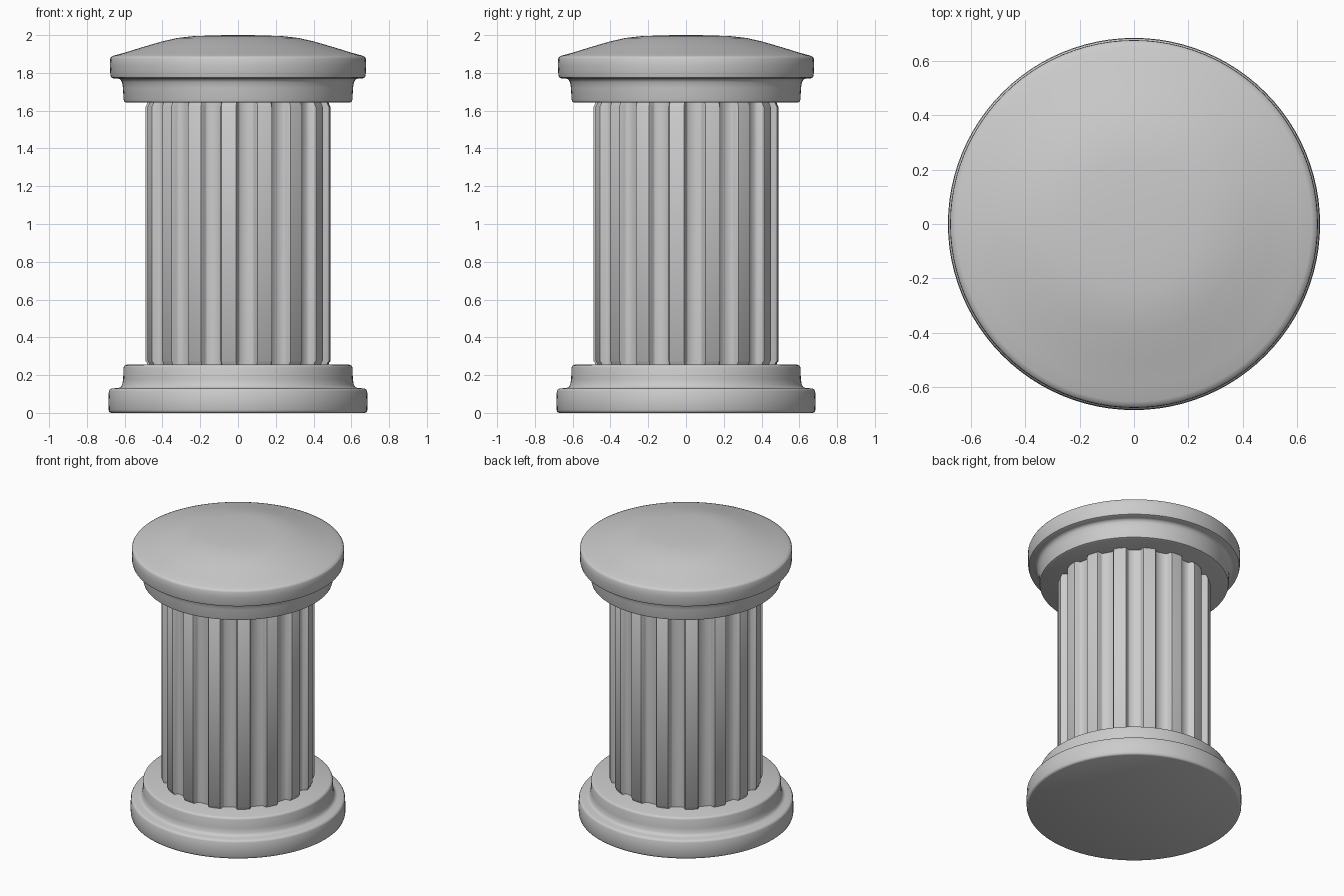
import bpy, bmesh, math

if "Cube" in bpy.data.objects:
    bpy.data.objects.remove(bpy.data.objects["Cube"])


def finish(name, bm, angle):
    bmesh.ops.recalc_face_normals(bm, faces=bm.faces)
    me = bpy.data.meshes.new(name)
    bm.to_mesh(me)
    bm.free()
    ob = bpy.data.objects.new(name, me)
    bpy.context.collection.objects.link(ob)
    bpy.ops.object.select_all(action='DESELECT')
    ob.select_set(True)
    bpy.context.view_layer.objects.active = ob
    bpy.ops.object.shade_smooth_by_angle(angle=math.radians(angle))
    return ob


def skin(bm, rings):
    """Bridge equal-length vertex rings and cap both ends."""
    for a, b in zip(rings, rings[1:]):
        n = len(a)
        for i in range(n):
            j = (i + 1) % n
            bm.faces.new((a[i], a[j], b[j], b[i]))
    bm.faces.new(rings[0])
    bm.faces.new(rings[-1])


def lathe(name, profile, segments=96):
    bm = bmesh.new()
    rings = []
    for r, z in profile:
        rings.append([bm.verts.new((r * math.cos(2 * math.pi * i / segments),
                                    r * math.sin(2 * math.pi * i / segments), z))
                      for i in range(segments)])
    skin(bm, rings)
    return finish(name, bm, 50)


# Stepped round base
lathe("base", [(0.672, 0.0), (0.681, 0.004), (0.685, 0.015), (0.686, 0.06), (0.684, 0.115),
               (0.679, 0.125), (0.667, 0.13), (0.635, 0.131), (0.622, 0.136), (0.613, 0.15),
               (0.608, 0.18), (0.606, 0.24), (0.602, 0.25), (0.59, 0.255)])

# Stepped capital with a shallow domed top
lathe("capital", [(0.59, 1.642), (0.602, 1.647), (0.606, 1.66), (0.609, 1.72), (0.614, 1.75),
                  (0.622, 1.765), (0.635, 1.77), (0.66, 1.771), (0.672, 1.776), (0.676, 1.79),
                  (0.678, 1.84), (0.677, 1.875), (0.672, 1.885), (0.655, 1.892), (0.6, 1.907),
                  (0.5, 1.938), (0.4, 1.967), (0.32, 1.985), (0.24, 1.994), (0.12, 1.999),
                  (0.01, 2.0)])

# Fluted shaft: sixteen ribs with rounded edges and slightly rounded ends
RIBS, OUTER, INNER = 16, 0.49, 0.445
FIRST = math.radians(-90 - 5.7)
# angle from rib centre in degrees, share of the rib height
RIB = [(-7.0, 0.04), (-5.9, 0.3), (-5.3, 0.8), (-4.6, 1.0), (0, 1.0),
       (4.6, 1.0), (5.3, 0.8), (5.9, 0.3), (7.0, 0.04), (11.25, 0.0)]
bm = bmesh.new()
rings = []
for z, inset in [(0.25, 0.012), (0.265, 0.008), (0.275, 0.0),
                 (1.62, 0.0), (1.635, 0.008), (1.65, 0.012)]:
    ring = []
    for k in range(RIBS):
        for deg, h in RIB:
            a = FIRST + 2 * math.pi * k / RIBS + math.radians(deg)
            r = INNER + (OUTER - INNER) * h - inset * h
            ring.append(bm.verts.new((r * math.cos(a), r * math.sin(a), z)))
    rings.append(ring)
skin(bm, rings)
finish("fluted_shaft", bm, 50)
